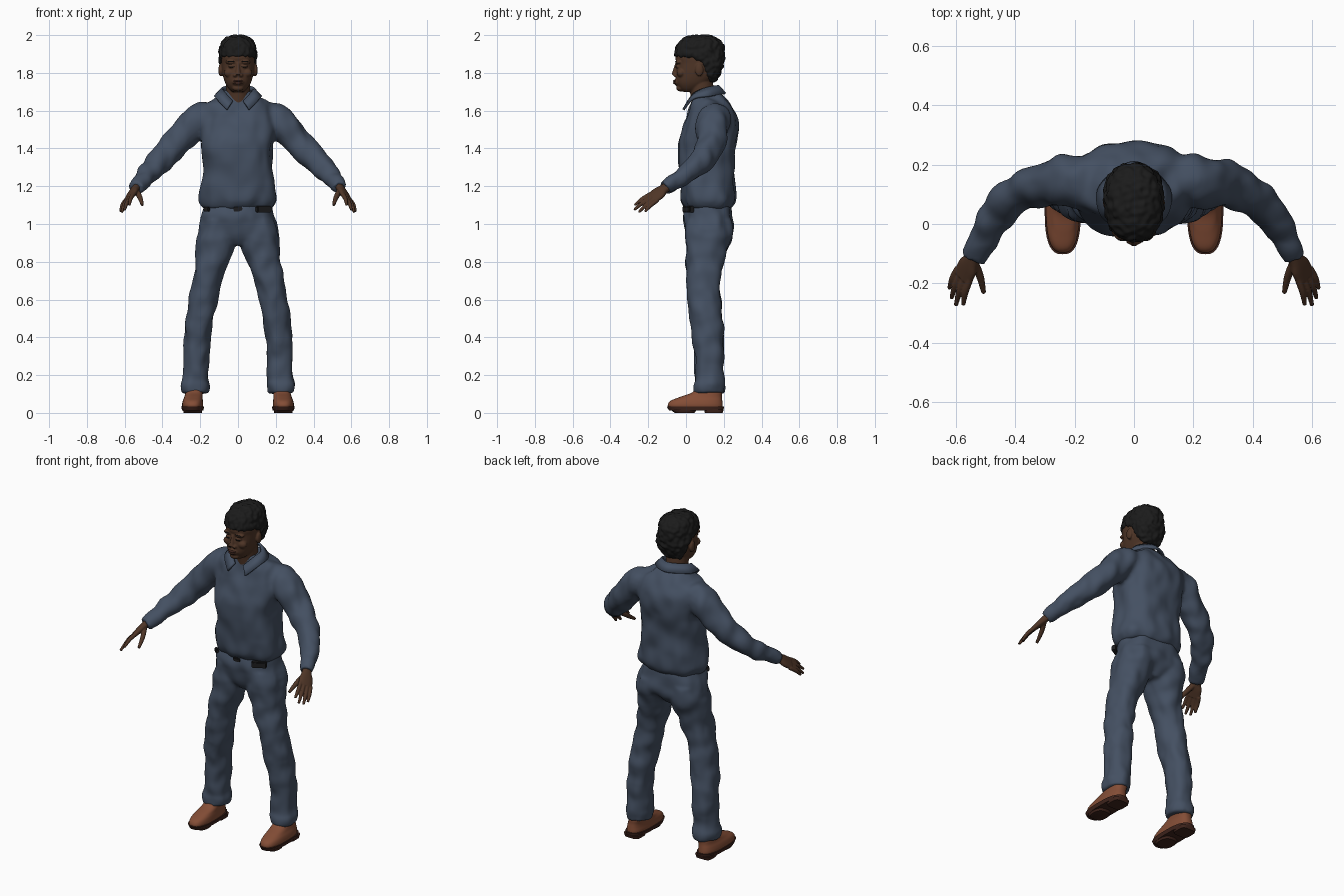
import bpy, bmesh, math
from mathutils import Vector, Matrix, noise

cube = bpy.data.objects.get("Cube")
if cube:
    bpy.data.objects.remove(cube, do_unlink=True)


def material(name, rgb):
    m = bpy.data.materials.new(name)
    m.use_nodes = True
    m.diffuse_color = (*rgb, 1)
    bsdf = m.node_tree.nodes["Principled BSDF"]
    bsdf.inputs["Base Color"].default_value = (*rgb, 1)
    bsdf.inputs["Roughness"].default_value = 0.8
    return m


CLOTH = material("blue cloth", (0.058, 0.08, 0.122))
SKIN = material("brown skin", (0.078, 0.036, 0.02))
PALM = material("light palm skin", (0.17, 0.09, 0.048))
LIP = material("lip", (0.07, 0.028, 0.02))
BLACK = material("black hair", (0.011, 0.011, 0.011))
BELT = material("black leather", (0.012, 0.012, 0.013))
LEATHER = material("tan leather", (0.23, 0.075, 0.037))
SOLE = material("dark sole", (0.05, 0.018, 0.012))


def spline(pts, k):
    """Smooth Catmull-Rom interpolation through tuples of any length."""
    out = []
    for i in range(len(pts) - 1):
        a, b, c, d = pts[max(i - 1, 0)], pts[i], pts[i + 1], pts[min(i + 2, len(pts) - 1)]
        for j in range(k):
            t = j / k
            out.append([q + t / 2 * (r - p + t * (2 * p - 5 * q + 4 * r - s + t * (3 * (q - r) + s - p)))
                        for p, q, r, s in zip(a, b, c, d)])
    return out + [list(pts[-1])]


def loft(bm, sections, ref=None, power=2.0, n=36, k=6, mirror=False):
    """Closed tube through (x, y, z, rx, ry); level rings unless ref is given."""
    secs = spline(sections, k)
    for side in ((1, -1) if mirror else (1,)):
        rings = []
        for i, (x, y, z, rx, ry) in enumerate(secs):
            u, v = Vector((1, 0, 0)), Vector((0, 1, 0))
            if ref:
                t = Vector(secs[min(i + 1, len(secs) - 1)][:3]) - Vector(secs[max(i - 1, 0)][:3])
                t.normalize()
                u = (Vector(ref) - t * t.dot(Vector(ref))).normalized()
                v = t.cross(u)
            ring = []
            for j in range(n):
                c, s = math.cos(math.tau * j / n), math.sin(math.tau * j / n)
                c, s = (math.copysign(abs(w) ** (2 / power), w) for w in (c, s))
                p = Vector((x, y, z)) + u * rx * c + v * ry * s
                ring.append(bm.verts.new((p.x * side, p.y, p.z)))
            rings.append(ring)
        for a, b in zip(rings, rings[1:]):
            for j in range(n):
                bm.faces.new((a[j], a[(j + 1) % n], b[(j + 1) % n], b[j]))
        bm.faces.new(rings[0])
        bm.faces.new(rings[-1])


def levels(rows):
    """Rows of (z, front y, back y, x centre, half width) as loft sections."""
    return [(x, (f + b) / 2, z, w, (b - f) / 2) for z, f, b, x, w in rows]


def blob(bm, centre, radii, mirror=False):
    for side in ((1, -1) if mirror else (1,)):
        m = Matrix.Translation((centre[0] * side, *centre[1:])) @ Matrix.Diagonal((*radii, 1))
        bmesh.ops.create_uvsphere(bm, u_segments=24, v_segments=14, radius=1, matrix=m)


def finish(name, bm, mats, voxel=0, smooth=3, wrinkle=0, freq=(1, 1, 1), edit=None, angle=None):
    """Fuse overlapping volumes, add folds, then make the object."""
    bmesh.ops.recalc_face_normals(bm, faces=bm.faces)
    mesh = bpy.data.meshes.new(name)
    bm.to_mesh(mesh)
    obj = bpy.data.objects.new(name, mesh)
    bpy.context.collection.objects.link(obj)
    if voxel:
        rm = obj.modifiers.new("fuse", "REMESH")
        rm.mode, rm.voxel_size = "VOXEL", voxel
        sm = obj.modifiers.new("soften", "SMOOTH")
        sm.factor, sm.iterations = 0.5, smooth
        dg = bpy.context.evaluated_depsgraph_get()
        mesh = bpy.data.meshes.new_from_object(obj.evaluated_get(dg))
        obj.modifiers.clear()
        obj.data = mesh
    bm.clear()
    bm.from_mesh(mesh)
    bm.normal_update()
    if wrinkle:
        f = Vector(freq)
        moves = [v.normal * wrinkle * noise.noise(v.co * f) for v in bm.verts]
        for v, d in zip(bm.verts, moves):
            v.co += d
    if edit:
        edit(bm)
    bm.to_mesh(mesh)
    bm.free()
    mesh.materials.clear()
    for m in mats:
        mesh.materials.append(m)
    mesh.shade_smooth()
    if angle:
        mesh.set_sharp_from_angle(angle=math.radians(angle))
    return obj


# Shirt: torso and sleeves fused, with an open V neck
def open_neck(bm):
    for s in (1, -1):
        bmesh.ops.bisect_plane(bm, geom=bm.verts[:] + bm.edges[:] + bm.faces[:],
                               plane_co=(0, 0, 1.55), plane_no=(s, 0, -0.42))
    for f in bm.faces:
        c = f.calc_center_median()
        f.material_index = int(c.y < 0.08 and abs(c.x) < 0.42 * (c.z - 1.55))


bm = bmesh.new()
loft(bm, levels([(1.085, 0.0, 0.235, 0, 0.178), (1.12, -0.022, 0.256, 0, 0.2), (1.17, -0.032, 0.26, 0, 0.2),
                 (1.3, -0.04, 0.257, 0, 0.182), (1.42, -0.045, 0.268, 0, 0.188), (1.5, -0.022, 0.276, 0, 0.2),
                 (1.57, 0.003, 0.27, 0, 0.205), (1.63, 0.018, 0.24, 0, 0.175), (1.665, 0.026, 0.212, 0, 0.115),
                 (1.71, 0.033, 0.172, 0, 0.07)]), power=2.5, n=56)
loft(bm, [(0.11, 0.14, 1.585, 0.05, 0.06), (0.18, 0.145, 1.565, 0.085, 0.088), (0.25, 0.142, 1.51, 0.085, 0.085),
          (0.34, 0.125, 1.41, 0.074, 0.07), (0.44, 0.06, 1.31, 0.062, 0.06), (0.5, -0.03, 1.24, 0.05, 0.05),
          (0.54, -0.115, 1.192, 0.04, 0.037)], ref=(1, 0, 0), mirror=True)
finish("shirt", bm, [CLOTH, SKIN], voxel=0.011, smooth=5, wrinkle=0.014, freq=(14, 14, 9), edit=open_neck)

# Collar: folded sheet running round the neck
upper = [(0.028, 0.012, 1.65), (0.068, 0.05, 1.695), (0.078, 0.115, 1.722), (0, 0.17, 1.732)]
lower = [(0.058, -0.014, 1.605), (0.115, 0.04, 1.664), (0.112, 0.13, 1.678), (0, 0.208, 1.69)]
bm = bmesh.new()
edges = []
for line in (upper, lower):
    full = line + [(-x, y, z) for x, y, z in line[-2::-1]]
    edges.append([bm.verts.new(p) for p in spline(full, 6)])
for a, b, c, d in zip(edges[0], edges[0][1:], edges[1][1:], edges[1]):
    bm.faces.new((a, b, c, d))
collar = finish("collar", bm, [CLOTH])
thick = collar.modifiers.new("thickness", "SOLIDIFY")
thick.thickness, thick.offset = 0.012, 0

# Trousers: hips and two legs fused
bm = bmesh.new()
loft(bm, levels([(1.13, 0.005, 0.228, 0, 0.168), (1.08, -0.008, 0.24, 0, 0.185), (1.02, -0.01, 0.251, 0, 0.2),
                 (0.95, -0.004, 0.245, 0, 0.208), (0.89, 0.04, 0.19, 0, 0.14)]), power=2.4, n=56)
loft(bm, levels([(1.02, 0.0, 0.245, 0.1, 0.092), (0.94, -0.004, 0.245, 0.11, 0.104),
                 (0.88, 0.0, 0.224, 0.117, 0.103), (0.8, 0.0, 0.2, 0.138, 0.089), (0.7, 0.003, 0.182, 0.165, 0.078),
                 (0.55, 0.014, 0.187, 0.195, 0.075), (0.4, 0.036, 0.202, 0.215, 0.069),
                 (0.2, 0.048, 0.2, 0.224, 0.067), (0.15, 0.04, 0.204, 0.226, 0.076),
                 (0.105, 0.045, 0.2, 0.227, 0.07)]), power=2.2, mirror=True)
finish("trousers", bm, [CLOTH], voxel=0.01, smooth=5, wrinkle=0.012, freq=(15, 15, 12))

# Belt pieces showing under the hem
bm = bmesh.new()
for x, y, turn, size in ((0.135, 0.012, 0.5, (0.085, 0.03, 0.036)), (0, -0.006, 0, (0.05, 0.02, 0.024)),
                         (-0.165, 0.03, -0.8, (0.04, 0.02, 0.024))):
    m = Matrix.Translation((x, y, 1.078)) @ Matrix.Rotation(turn, 4, "Z") @ Matrix.Diagonal((*size, 1))
    bmesh.ops.create_cube(bm, size=1, matrix=m)
bmesh.ops.bevel(bm, geom=bm.edges[:], offset=0.005, segments=2, affect="EDGES")
finish("belt", bm, [BELT], angle=40)

# Shoes: leather uppers on dark soles with heels
bm = bmesh.new()
loft(bm, levels([(0.028, -0.094, 0.194, 0.24, 0.054), (0.045, -0.096, 0.194, 0.24, 0.056),
                 (0.065, -0.08, 0.192, 0.239, 0.053), (0.085, -0.03, 0.19, 0.236, 0.048),
                 (0.11, 0.035, 0.19, 0.232, 0.046), (0.15, 0.065, 0.185, 0.228, 0.045)]), power=2.6, mirror=True)
finish("shoe_uppers", bm, [LEATHER], angle=50)
bm = bmesh.new()
loft(bm, levels([(0.012, -0.09, 0.198, 0.24, 0.056), (0.034, -0.102, 0.202, 0.24, 0.061)]),
     power=2.7, k=2, mirror=True)
loft(bm, levels([(0, 0.1, 0.194, 0.24, 0.048), (0.02, 0.095, 0.2, 0.24, 0.052)]), power=4, k=2, mirror=True)
loft(bm, levels([(0, -0.06, 0.045, 0.24, 0.046), (0.02, -0.085, 0.06, 0.24, 0.054)]), power=2.6, k=2, mirror=True)
finish("shoe_soles", bm, [SOLE], angle=40)

# Hands: flat palm, four fingers and a thumb
ACROSS = Vector((0.64, 0.57, -0.51))
KNUCKLES = Vector((0.573, -0.168, 1.143))
INSIDE = Vector((-0.7, 0.19, -0.67))


def paint_palm(bm):
    for f in bm.faces:
        side = 1 if f.calc_center_median().x > 0 else -1
        f.material_index = int(Vector((f.normal.x * side, *f.normal.yz)).dot(INSIDE) > 0.45)


bm = bmesh.new()
loft(bm, [(0.53, -0.085, 1.205, 0.026, 0.022), (0.545, -0.118, 1.185, 0.028, 0.02),
          (0.56, -0.145, 1.163, 0.04, 0.018), (0.578, -0.18, 1.136, 0.04, 0.013)], ref=ACROSS, power=2.3, mirror=True)
tips = [(0.575, -0.272, 1.1), (0.6, -0.274, 1.075), (0.615, -0.25, 1.062), (0.622, -0.217, 1.066)]
for i, tip in enumerate(tips):
    base = KNUCKLES + ACROSS * 0.021 * (i - 1.5)
    mid = (base + Vector(tip)) / 2 - INSIDE * 0.006
    loft(bm, [(*base, 0.012, 0.012), (*mid, 0.011, 0.011), (*tip, 0.007, 0.007)], ref=ACROSS, n=14, mirror=True)
loft(bm, [(0.54, -0.125, 1.178, 0.016, 0.014), (0.519, -0.175, 1.14, 0.014, 0.013),
          (0.506, -0.232, 1.1, 0.008, 0.008)], ref=ACROSS, n=14, mirror=True)
finish("hands", bm, [SKIN, PALM], voxel=0.0035, smooth=2, edit=paint_palm)

# Head: skull, neck and face fused
bm = bmesh.new()
loft(bm, levels([(1.7, -0.018, 0.05, 0, 0.03), (1.718, -0.036, 0.08, 0, 0.05), (1.75, -0.052, 0.13, 0, 0.069),
                 (1.8, -0.054, 0.18, 0, 0.083), (1.85, -0.05, 0.19, 0, 0.088), (1.89, -0.056, 0.19, 0, 0.088),
                 (1.95, -0.025, 0.17, 0, 0.072), (1.98, 0.02, 0.12, 0, 0.04)]), power=2.3)
loft(bm, [(0, 0.1, 1.56, 0.066, 0.06), (0, 0.088, 1.68, 0.063, 0.064), (0, 0.072, 1.79, 0.064, 0.064)])
loft(bm, [(0, -0.046, 1.855, 0.01, 0.01), (0, -0.054, 1.825, 0.01, 0.012), (0, -0.06, 1.79, 0.016, 0.017)], n=18)
blob(bm, (0.016, -0.056, 1.788), (0.011, 0.012, 0.01), True)
blob(bm, (0.035, -0.038, 1.857), (0.032, 0.019, 0.011), True)
blob(bm, (0.045, -0.026, 1.8), (0.03, 0.023, 0.024), True)
blob(bm, (0.034, -0.042, 1.834), (0.017, 0.014, 0.01), True)
blob(bm, (0, -0.045, 1.752), (0.032, 0.02, 0.02))
blob(bm, (0, -0.03, 1.72), (0.03, 0.022, 0.018))
blob(bm, (0.092, 0.07, 1.815), (0.012, 0.022, 0.033), True)
finish("head", bm, [SKIN], voxel=0.0045, smooth=2)

# Lips, lashes and brows
bm = bmesh.new()
blob(bm, (0, -0.058, 1.7575), (0.026, 0.011, 0.006))
blob(bm, (0, -0.057, 1.746), (0.023, 0.011, 0.007))
finish("lips", bm, [LIP])
bm = bmesh.new()
blob(bm, (0.034, -0.0525, 1.832), (0.015, 0.005, 0.0025), True)
blob(bm, (0.036, -0.0515, 1.86), (0.02, 0.006, 0.003), True)
finish("lashes_and_brows", bm, [BLACK])

# Hair: short cap, cut back behind the ears
bm = bmesh.new()
loft(bm, levels([(1.752, 0.11, 0.155, 0, 0.05), (1.78, 0.09, 0.176, 0, 0.074), (1.82, 0.07, 0.193, 0, 0.09),
                 (1.86, 0.035, 0.202, 0, 0.099), (1.882, -0.045, 0.205, 0, 0.1), (1.9, -0.063, 0.206, 0, 0.1),
                 (1.95, -0.047, 0.2, 0, 0.092), (1.985, -0.01, 0.165, 0, 0.066), (2.0, 0.04, 0.12, 0, 0.03)]),
     power=2.2)
finish("hair", bm, [BLACK], voxel=0.006, smooth=2, wrinkle=0.009, freq=(45, 45, 45))
